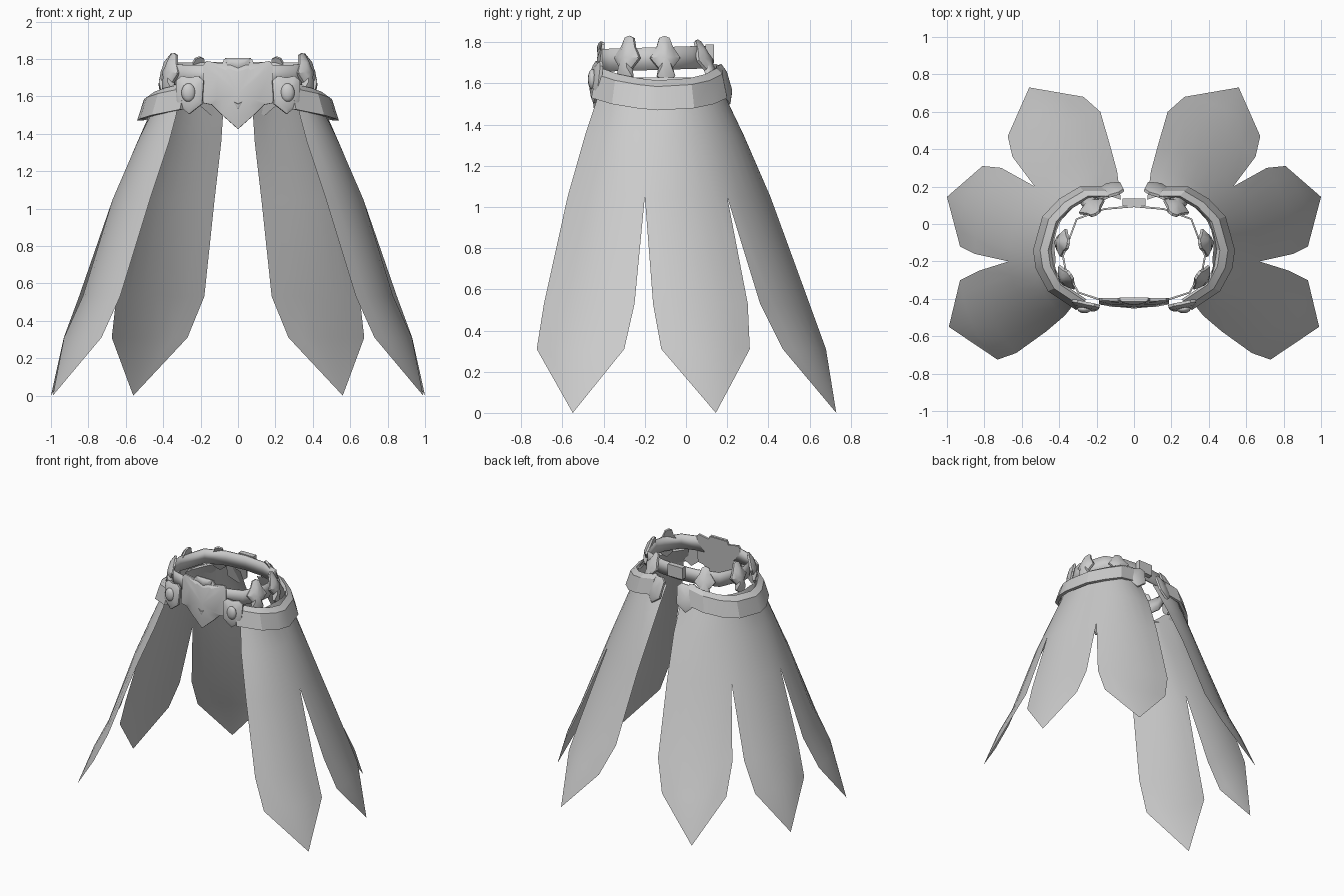
import bpy, bmesh
from math import sin, cos, radians
from mathutils import Vector

cube = bpy.data.objects.get("Cube")
if cube:
    bpy.data.objects.remove(cube, do_unlink=True)

grey = bpy.data.materials.new("plain_grey")
grey.use_nodes = True
grey.diffuse_color = (0.6, 0.6, 0.6, 1)
grey.node_tree.nodes["Principled BSDF"].inputs["Base Color"].default_value = (0.6, 0.6, 0.6, 1)


def finish(name, bm, mirror=True, thick=0, angle=35, weld=True):
    if weld:
        bmesh.ops.remove_doubles(bm, verts=bm.verts, dist=0.0005)
    bmesh.ops.recalc_face_normals(bm, faces=bm.faces)
    mesh = bpy.data.meshes.new(name)
    bm.to_mesh(mesh)
    bm.free()
    mesh.materials.append(grey)
    ob = bpy.data.objects.new(name, mesh)
    bpy.context.scene.collection.objects.link(ob)
    bpy.ops.object.select_all(action='DESELECT')
    ob.select_set(True)
    bpy.context.view_layer.objects.active = ob
    bpy.ops.object.shade_smooth_by_angle(angle=radians(angle))
    if mirror:
        ob.modifiers.new("Mirror", 'MIRROR')
    if thick:
        ob.modifiers.new("Thickness", 'SOLIDIFY').thickness = thick
    return ob


def loft(bm, rows):
    grid = [[bm.verts.new(p) for p in row] for row in rows]
    for a, b in zip(grid, grid[1:]):
        for i in range(len(a) - 1):
            bm.faces.new((a[i], b[i], b[i + 1], a[i + 1]))
    return grid


# Cloth: three pointed panels per side, joined above the slits
levels = [1.63, 1.5, 1.35, 1.05, 0.53, 0.31]
front_edge = [(.31, -.40), (.33, -.44), (.37, -.49), (.47, -.575), (.63, -.69), (.73, -.725)]
slit_1 = [(.42, -.18), (.47, -.18), (.54, -.19), (.67, -.2)]
slit_2 = [(.33, .09), (.37, .12), (.42, .15), (.53, .2)]
back_edge = [(.07, .13), (.08, .2), (.09, .28), (.125, .41), (.18, .60), (.27, .68)]
panels = [
    (front_edge, slit_1 + [(.83, -.25), (.93, -.30)], (.99, -.55)),
    (slit_1 + [(.85, -.16), (.93, -.12)], slit_2 + [(.71, .30), (.81, .31)], (1.0, .145)),
    (slit_2 + [(.65, .36), (.675, .47)], back_edge, (.56, .73)),
]
bm = bmesh.new()
SEG = 6
for left, right, tip in panels:
    rows = []
    for z, a, b in zip(levels, left, right):
        a, b = Vector(a), Vector(b)
        chord = b - a
        out = Vector((chord.y, -chord.x)).normalized()
        row = []
        for i in range(SEG + 1):
            t = i / SEG
            p = a + chord * t + out * (0.16 * t * (1 - t))
            row.append((p.x, p.y, z))
        rows.append(row)
    last = loft(bm, rows)[-1]
    end = bm.verts.new((*tip, 0))
    for a, b in zip(last, last[1:]):
        bm.faces.new((a, end, b))
finish("skirt_panels", bm, angle=60)

# Hip belt: sloping outer face with a bevelled top, open at front and back
path = [(.31, -.46), (.46, -.36), (.525, -.24), (.54, -.14), (.49, .04), (.40, .135), (.29, .2), (.16, .2)]
drop = [1.53, 1.50, 1.48, 1.47, 1.48, 1.50, 1.53, 1.55]
bm = bmesh.new()
section = [(1, 0), (.93, .115), (.85, .145), (.82, .12), (.95, 0), (1, 0)]
rows = [[(x * s, -.14 + (y + .14) * s, z + h) for (x, y), z in zip(path, drop)] for s, h in section]
grid = loft(bm, rows)
for i in (0, -1):
    bm.faces.new([row[i] for row in grid[:-1]])
finish("hip_belt", bm, angle=25)

# Thin waist band
ring = [(0, -.43), (.18, -.41), (.30, -.37), (.37, -.25), (.385, -.17), (.31, .03), (.16, .085), (0, .1)]
bm = bmesh.new()
loft(bm, [[(x, y, z + .03 * y) for x, y in ring] for z in (1.67, 1.78)])
finish("waist_band", bm, thick=.01)


def plate(name, outline, centre, yaw, tilt=0, bulge=.03, depth=.015, inner=.55, mirror=True):
    """Raised plate with a stepped dome, facing outwards at the given yaw."""
    a, t = radians(yaw), radians(tilt)
    n = Vector((cos(a) * cos(t), sin(a) * cos(t), sin(t)))
    up = Vector((-cos(a) * sin(t), -sin(a) * sin(t), cos(t)))
    side = up.cross(n)
    full = outline + [(-u, v) for u, v in reversed(outline) if u > 0]
    full.append(full[0])
    c = Vector(centre)
    bm = bmesh.new()
    rows = [[c + side * u * s + up * v * s + n * d for u, v in full]
            for s, d in ((1, -depth), (1, 0), (inner, bulge * .8))]
    grid = loft(bm, rows)
    top = bm.verts.new(c + n * bulge)
    for p, q in zip(grid[-1], grid[-1][1:]):
        bm.faces.new((p, top, q))
    bm.faces.new(grid[0][:-1])
    return finish(name, bm, mirror, angle=40)


# Pointed ornaments standing on the band
spade = [(0, .115), (.025, .105), (.04, .06), (.075, .005), (.035, -.045), (.045, -.085), (0, -.125)]
plate("front_side_ornament", spade, (.365, -.29, 1.72), -35, 12)
plate("side_ornament", spade, (.385, -.10, 1.72), 10, 14)
plate("back_ornament", spade, (.23, .10, 1.71), 62, 25, bulge=.02)

# Shield studs at the belt ends
shield = [(0, .09), (.045, .10), (.075, .075), (.07, -.05), (0, -.105)]
plate("front_shield", shield, (.26, -.44, 1.61), -78, 6, bulge=.018, inner=.75)
plate("back_shield", shield, (.135, .185, 1.60), 70, 18, bulge=.015, inner=.75)

# Domed stud on each front shield
bm = bmesh.new()
bmesh.ops.create_uvsphere(bm, u_segments=12, v_segments=8, radius=1)
for v in bm.verts:
    v.co = Vector((.265 + v.co.x * .038, -.455 + v.co.y * .022, 1.62 + v.co.z * .05))
finish("front_stud", bm, angle=60)

# Centre front plate with its small crest and chevron
crest = [(0, .185), (.075, .185), (.085, .16), (.17, .175), (.188, .15), (.188, -.05), (.14, -.06), (.09, -.11), (0, -.19)]
plate("front_plate", crest, (0, -.425, 1.615), -90, 5, bulge=.02, inner=.6, mirror=False)
plate("front_crest", [(0, .03), (.07, .03), (.06, -.005), (0, -.035)], (0, -.42, 1.775), -90, 10,
      bulge=.012, mirror=False)
plate("front_chevron", [(0, .005), (.025, .018), (0, -.025)], (0, -.448, 1.555), -90, 5,
      bulge=.005, depth=.01, mirror=False)

# Back clasp
bm = bmesh.new()
bmesh.ops.create_cube(bm, size=1)
for v in bm.verts:
    v.co = Vector((v.co.x * .125, .115 + v.co.y * .04, 1.745 + v.co.z * .09))
finish("back_clasp", bm, mirror=False)
